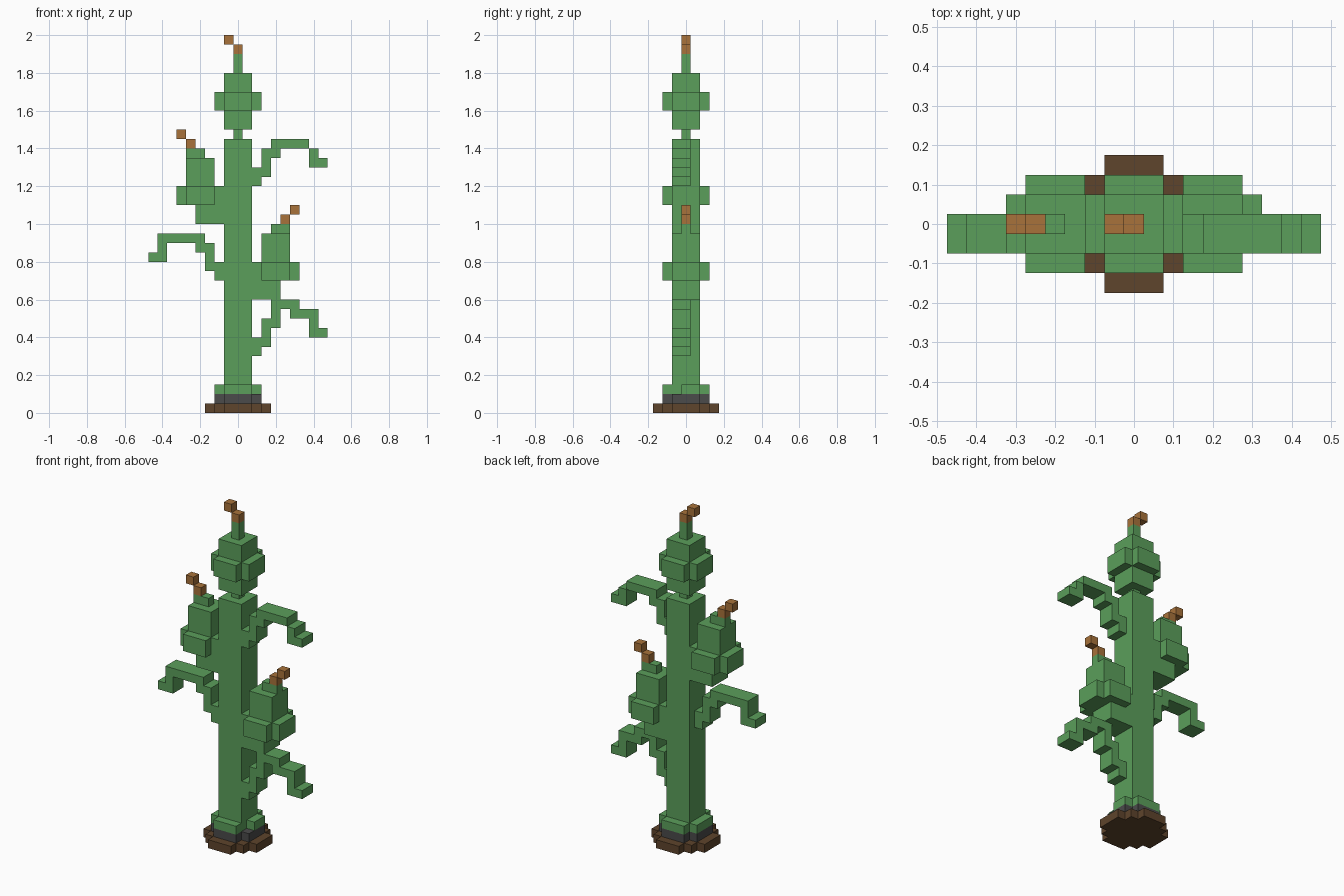
import bpy, bmesh
from mathutils import Vector

cube = bpy.data.objects.get("Cube")
if cube:
    bpy.data.objects.remove(cube, do_unlink=True)

U = 0.05  # block size


def material(name, r, g, b):
    m = bpy.data.materials.new(name)
    m.use_nodes = True
    m.diffuse_color = (r, g, b, 1)
    bsdf = m.node_tree.nodes["Principled BSDF"]
    bsdf.inputs["Base Color"].default_value = (r, g, b, 1)
    bsdf.inputs["Roughness"].default_value = 0.9
    return m


GREEN = material("leaf green", 0.104, 0.345, 0.104)
ORANGE = material("silk orange", 0.392, 0.170, 0.043)
BROWN = material("soil brown", 0.112, 0.058, 0.025)
GREY = material("dark grey", 0.069, 0.069, 0.069)

SIDES = [Vector(v) for v in ((1, 0, 0), (-1, 0, 0), (0, 1, 0),
                             (0, -1, 0), (0, 0, 1), (0, 0, -1))]


def blocks(name, mat, boxes):
    """Join boxes (x0, x1, y0, y1, z0, z1) into one clean outer shell.
    x and y count blocks from the central one, ends included; z counts layers."""
    cells = set()
    for x0, x1, y0, y1, z0, z1 in boxes:
        cells |= {(x, y, z) for x in range(x0, x1 + 1)
                  for y in range(y0, y1 + 1) for z in range(z0, z1)}
    bm = bmesh.new()
    for cell in sorted(cells):
        c = Vector(cell) + Vector((0, 0, 0.5))
        for n in SIDES:
            if tuple(int(v) for v in Vector(cell) + n) in cells:
                continue
            a = Vector((n.y, n.z, n.x)) / 2
            b = n.cross(a)
            mid = c + n / 2
            bm.faces.new([bm.verts.new((mid + s * a + t * b) * U)
                          for s, t in ((-1, -1), (1, -1), (1, 1), (-1, 1))])
    bmesh.ops.remove_doubles(bm, verts=bm.verts, dist=0.001)
    bmesh.ops.recalc_face_normals(bm, faces=bm.faces)
    bmesh.ops.dissolve_limit(bm, angle_limit=0.01, verts=bm.verts, edges=bm.edges)
    mesh = bpy.data.meshes.new(name)
    bm.to_mesh(mesh)
    bm.free()
    mesh.materials.append(mat)
    obj = bpy.data.objects.new(name, mesh)
    bpy.context.collection.objects.link(obj)
    return obj


def plus(z0, z1, cx=0):
    """Two crossed bars, five blocks long and three wide."""
    return [(cx - 2, cx + 2, -1, 1, z0, z1), (cx - 1, cx + 1, -2, 2, z0, z1)]


def flip(box, side):
    x0, x1, *rest = box
    return (x0, x1, *rest) if side > 0 else (-x1, -x0, *rest)


# Soil mound, collar and root ring
blocks("soil_base", BROWN, [(-3, 3, -1, 1, 0, 1), (-1, 1, -3, 3, 0, 1),
                            (-2, 2, -2, 2, 0, 1)])
blocks("base_collar", GREY, plus(1, 2))
blocks("root_ring", GREEN, [(-2, 1, -1, 1, 2, 3), (-1, 1, -2, 2, 2, 3),
                            (2, 2, 0, 1, 2, 3)])

# Main stalk
blocks("stalk", GREEN, [(-1, 1, -1, 1, 2, 29)])

# Top head with neck, bulge, tip and orange silk
blocks("top_head", GREEN, [(0, 0, 0, 0, 29, 30), (-1, 1, -1, 1, 30, 36),
                           (0, 0, 0, 0, 36, 38)] + plus(32, 34))
blocks("top_silk", ORANGE, [(0, 0, 0, 0, 38, 39), (-1, -1, 0, 0, 39, 40)])


# Side pods on short stems
def pod(name, side, z):
    parts = [(2, 4, -1, 1, z, z + 2), (3, 5, -1, 1, z + 2, z + 7),
             (4, 5, 0, 0, z + 7, z + 8)] + plus(z + 2, z + 4, 4)
    blocks(name, GREEN, [flip(p, side) for p in parts])
    silk = [(5, 5, 0, 0, z + 8, z + 9), (6, 6, 0, 0, z + 9, z + 10)]
    blocks(name + "_silk", ORANGE, [flip(p, side) for p in silk])


pod("upper_right_pod", -1, 20)
pod("lower_left_pod", 1, 12)


# Drooping stepped leaves: each step is (first x, last x, bottom, top)
def leaf(name, side, z, steps):
    blocks(name, GREEN, [flip((a, b, -1, 0, z + lo, z + hi), side)
                         for a, b, lo, hi in steps])


rise = [(2, 2, 0, 2), (3, 3, 1, 4)]
leaf("upper_left_leaf", 1, 24,
     rise + [(4, 4, 3, 5), (5, 7, 4, 5), (8, 8, 2, 4), (9, 9, 2, 3)])
leaf("middle_right_leaf", -1, 14,
     rise + [(4, 4, 3, 5), (5, 8, 4, 5), (8, 8, 2, 4), (9, 9, 2, 3)])
leaf("lower_left_leaf", 1, 6,
     rise + [(4, 4, 3, 6), (5, 6, 5, 6), (6, 8, 4, 5), (8, 8, 2, 4), (9, 9, 2, 3)])
